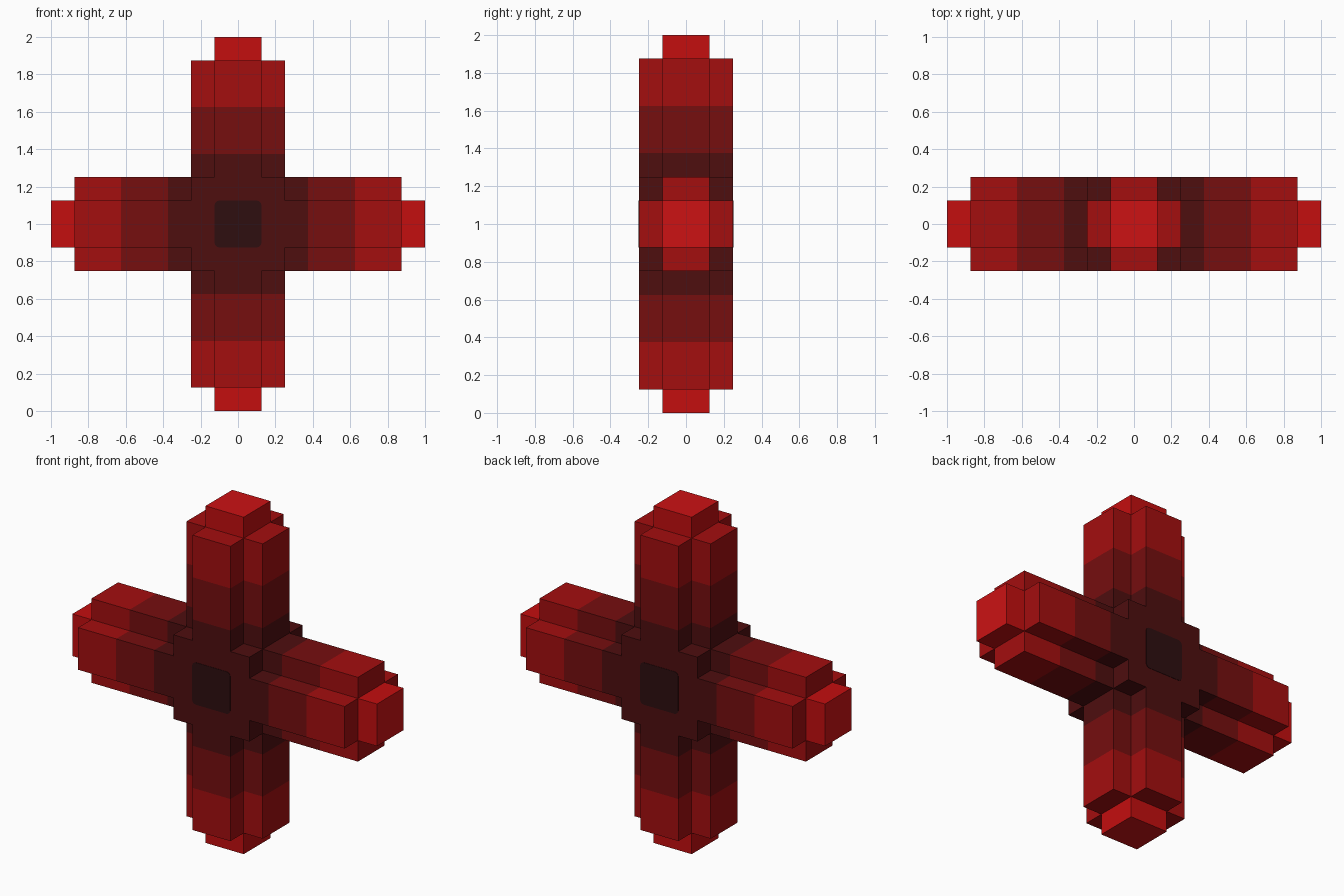
import bpy, bmesh, math
from mathutils import Matrix, Vector

cube = bpy.data.objects.get("Cube")
if cube:
    bpy.data.objects.remove(cube, do_unlink=True)


def linear(c):
    c /= 255
    return c / 12.92 if c <= 0.04045 else ((c + 0.055) / 1.055) ** 2.4


def material(name, r, g, b):
    m = bpy.data.materials.new(name)
    m.use_nodes = True
    col = (linear(r), linear(g), linear(b), 1)
    m.diffuse_color = col
    bsdf = m.node_tree.nodes["Principled BSDF"]
    bsdf.inputs["Base Color"].default_value = col
    return m


panel_black = material("panel black", 46, 14, 16)
maroon = material("dark maroon", 78, 14, 15)
crimson = material("deep crimson", 118, 14, 15)
red = material("red", 164, 14, 15)
bright = material("bright red", 196, 14, 15)
cap_red = material("cap red", 204, 18, 20)

S, W = 0.125, 0.25          # half width of the spine, half width of the wings
CENTRE = Vector((0, 0, 1))


def add_object(name, bm, mats):
    bmesh.ops.recalc_face_normals(bm, faces=bm.faces)
    me = bpy.data.meshes.new(name)
    bm.to_mesh(me)
    bm.free()
    for m in mats:
        me.materials.append(m)
    ob = bpy.data.objects.new(name, me)
    bpy.context.collection.objects.link(ob)
    return ob


def sweep(bm, profile, stations):
    """Extrude a closed profile along z through the stations, one material per band."""
    rings = [[bm.verts.new((x, y, z)) for x, y in profile] for z, _ in stations]
    n = len(profile)
    for i in range(len(rings) - 1):
        a, b = rings[i], rings[i + 1]
        for j in range(n):
            k = (j + 1) % n
            bm.faces.new((a[j], a[k], b[k], b[j])).material_index = stations[i][1]
    bm.faces.new(rings[-1]).material_index = stations[-1][1]


# Cross-shaped section: one corner notch turned through four quarters
cross = []
for q in range(4):
    c, s = round(math.cos(q * math.pi / 2)), round(math.sin(q * math.pi / 2))
    cross += [(x * c - y * s, x * s + y * c) for x, y in ((W, S), (S, S), (S, W))]
square = [(S, S), (-S, S), (-S, -S), (S, -S)]

# Four banded arms, each with a narrower tip
for i, name in enumerate(("top_arm", "left_arm", "bottom_arm", "right_arm")):
    turn = Matrix.Translation(CENTRE) @ Matrix.Rotation(i * math.pi / 2, 4, "Y")
    bm = bmesh.new()
    sweep(bm, cross, [(W, 0), (0.375, 1), (0.625, 2), (0.875, 2)])
    bm.transform(turn)
    add_object(name, bm, [maroon, crimson, red])

    bm = bmesh.new()
    sweep(bm, square, [(0.875, 0), (1.0, 1)])
    bm.transform(turn)
    add_object(name + "_tip", bm, [bright, cap_red])

# Central block
bm = bmesh.new()
bmesh.ops.create_cube(bm, size=2 * W, matrix=Matrix.Translation(CENTRE))
add_object("core_block", bm, [maroon])

# Rounded panels on the front and back of the block
R = 0.025
outline = []
for q in range(4):
    mid = math.pi / 4 + q * math.pi / 2
    cx, cy = (math.copysign(S - R, f(mid)) for f in (math.cos, math.sin))
    for t in range(5):
        a = q * math.pi / 2 + t * math.pi / 8
        outline.append((cx + R * math.cos(a), cy + R * math.sin(a)))
for name, angle in (("front_panel", math.pi / 2), ("back_panel", -math.pi / 2)):
    bm = bmesh.new()
    sweep(bm, outline, [(W, 0), (W + 0.002, 0)])
    bm.transform(Matrix.Translation(CENTRE) @ Matrix.Rotation(angle, 4, "X"))
    add_object(name, bm, [panel_black])
